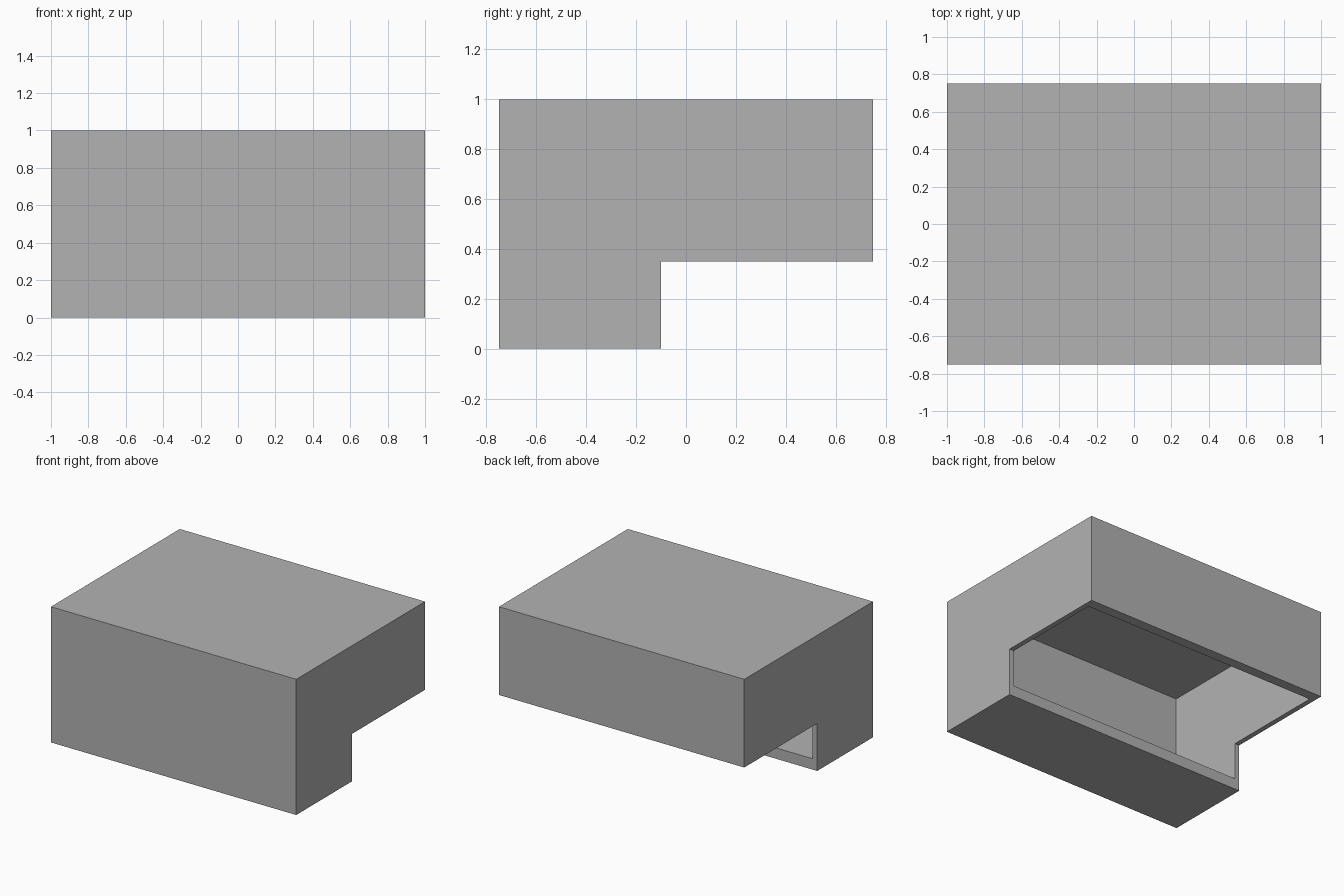
import bpy
import bmesh

cube = bpy.data.objects.get("Cube")
if cube:
    bpy.data.objects.remove(cube, do_unlink=True)

# Single flat grey
GREY = (0.448, 0.448, 0.448, 1)
grey = bpy.data.materials.new("plain grey")
grey.use_nodes = True
grey.diffuse_color = GREY
grey.node_tree.nodes["Principled BSDF"].inputs["Base Color"].default_value = GREY

# Overall size, step position and wall thicknesses
HALF_X, HALF_Y, HEIGHT = 1.0, 0.75, 1.0
STEP_Y, STEP_Z = -0.1, 0.35
SIDE, FRONT, TOP, BACK, FLOOR = 0.037, 0.04, 0.037, 0.075, 0.08


def stepped_prism(name, half_width, front, back, bottom, top, step_y, step_z):
    """Extrude an L-shaped side profile across x."""
    outline = [(front, bottom), (step_y, bottom), (step_y, step_z),
               (back, step_z), (back, top), (front, top)]
    bm = bmesh.new()
    face = bm.faces.new([bm.verts.new((-half_width, y, z)) for y, z in outline])
    grown = bmesh.ops.extrude_face_region(bm, geom=[face])["geom"]
    verts = [g for g in grown if isinstance(g, bmesh.types.BMVert)]
    bmesh.ops.translate(bm, verts=verts, vec=(2 * half_width, 0, 0))
    bmesh.ops.recalc_face_normals(bm, faces=bm.faces)
    mesh = bpy.data.meshes.new(name)
    bm.to_mesh(mesh)
    bm.free()
    mesh.materials.append(grey)
    obj = bpy.data.objects.new(name, mesh)
    bpy.context.collection.objects.link(obj)
    return obj


# Outer stepped housing
housing = stepped_prism("stepped_housing", HALF_X, -HALF_Y, HALF_Y,
                        0, HEIGHT, STEP_Y, STEP_Z)

# Inner hollow, breaking out through the step face and the raised underside
hollow = stepped_prism("hollow_cutter", HALF_X - SIDE, -HALF_Y + FRONT,
                       HALF_Y - BACK, FLOOR, HEIGHT - TOP,
                       STEP_Y + 0.1, STEP_Z - 0.1)
hollow.hide_render = True

cut = housing.modifiers.new("hollow", 'BOOLEAN')
cut.operation = 'DIFFERENCE'
cut.solver = 'EXACT'
cut.object = hollow

# Bake the cut and drop the cutter
bpy.context.view_layer.update()
graph = bpy.context.evaluated_depsgraph_get()
baked = bpy.data.meshes.new_from_object(housing.evaluated_get(graph))
housing.modifiers.clear()
housing.data = baked
baked.materials.clear()
baked.materials.append(grey)
for poly in baked.polygons:
    poly.material_index = 0
bpy.data.objects.remove(hollow, do_unlink=True)
